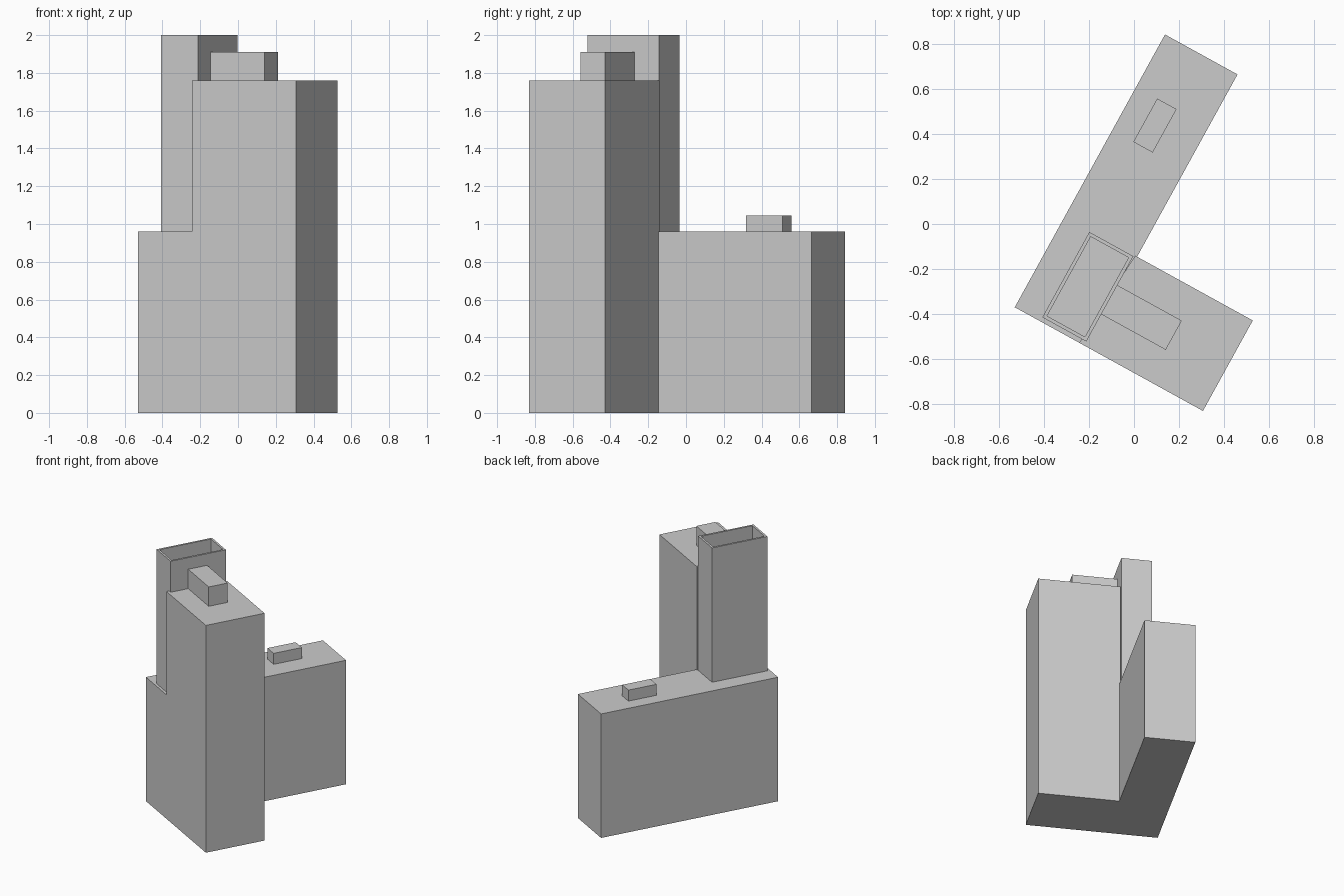
import bpy, bmesh, math
from mathutils import Matrix, Vector

if "Cube" in bpy.data.objects:
    bpy.data.objects.remove(bpy.data.objects["Cube"])

# plan axes: local x runs along the tower wing, local y along the low wing
ANGLE = math.radians(-28.85)
PLAN = Matrix.Translation((-0.53, -0.37, 0)) @ Matrix.Rotation(ANGLE, 4, 'Z')


def rect(x0, x1, y0, y1):
    return [(x0, y0), (x1, y0), (x1, y1), (x0, y1)]


def prism(name, outline, z0, z1, wall=0.0, depth=0.0):
    """Extrude a plan outline; optionally sink the top inside a thin wall."""
    bm = bmesh.new()
    base = bm.faces.new([bm.verts.new((x, y, z0)) for x, y in outline])
    ext = bmesh.ops.extrude_face_region(bm, geom=[base], use_keep_orig=True)
    top_verts = [g for g in ext['geom'] if isinstance(g, bmesh.types.BMVert)]
    bmesh.ops.translate(bm, verts=top_verts, vec=(0, 0, z1 - z0))
    bmesh.ops.recalc_face_normals(bm, faces=bm.faces[:])
    if wall:
        top = max(bm.faces, key=lambda f: f.calc_center_median().z)
        bmesh.ops.inset_region(bm, faces=[top], thickness=wall)
        ext = bmesh.ops.extrude_face_region(bm, geom=[top])
        sunk = [g for g in ext['geom'] if isinstance(g, bmesh.types.BMVert)]
        bmesh.ops.translate(bm, verts=sunk, vec=Vector((0, 0, -depth)))
        if top.is_valid:
            bmesh.ops.delete(bm, geom=[top], context='FACES_ONLY')
        bmesh.ops.recalc_face_normals(bm, faces=bm.faces[:])
    bm.transform(PLAN)
    mesh = bpy.data.meshes.new(name)
    bm.to_mesh(mesh)
    bm.free()
    obj = bpy.data.objects.new(name, mesh)
    bpy.context.collection.objects.link(obj)
    return obj


# long low wing, cut to meet the tower wing
prism("low_wing", [(0, 0), (0.327, 0), (0.358, 0.459), (0.368, 0.459),
                   (0.368, 1.384), (0, 1.384)], 0, 0.96)
# tall wing, its inner side hidden by the shaft
prism("tower_wing", [(0.327, 0), (0.955, 0), (0.955, 0.459), (0.358, 0.459)], 0, 1.76)
# open-topped shaft standing on the low wing
prism("shaft", rect(0.129, 0.352, 0.02, 0.453), 0.96, 2.0, wall=0.022, depth=0.24)
# rooftop boxes
prism("tower_roof_box", rect(0.352, 0.679, 0.158, 0.306), 1.76, 1.91)
prism("low_roof_box", rect(0.107, 0.205, 0.898, 1.118), 0.96, 1.045)
